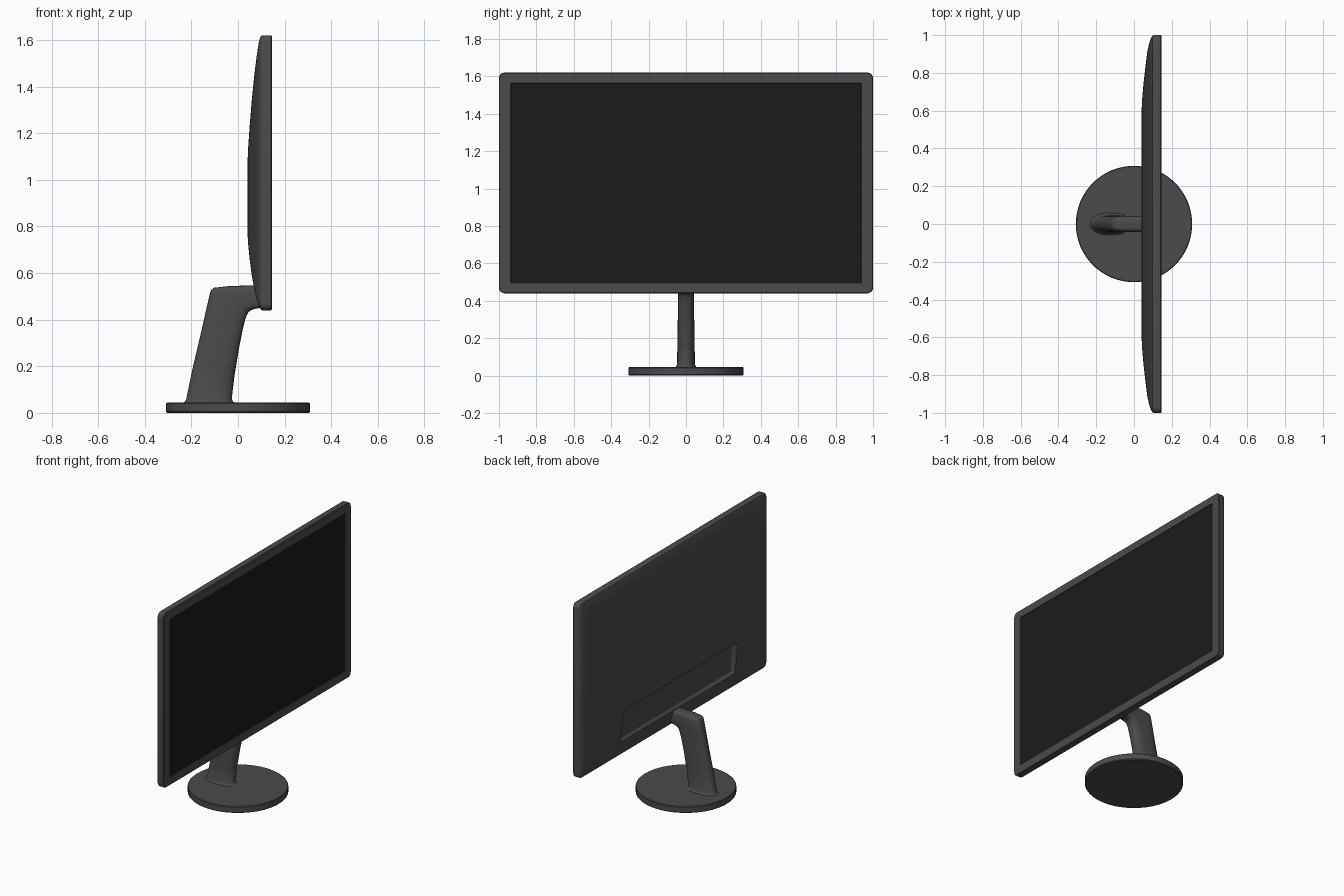
import bpy, bmesh
from math import sin, cos, pi, radians, copysign

if "Cube" in bpy.data.objects:
    bpy.data.objects.remove(bpy.data.objects["Cube"])


def material(name, v):
    m = bpy.data.materials.new(name)
    m.diffuse_color = (v, v, v, 1)
    m.use_nodes = True
    m.node_tree.nodes["Principled BSDF"].inputs["Base Color"].default_value = m.diffuse_color
    return m


CASE = material("case_grey", 0.07)
BLACK = material("screen_black", 0.011)


def finish(bm, name, mat, angle=35):
    bmesh.ops.recalc_face_normals(bm, faces=bm.faces)
    me = bpy.data.meshes.new(name)
    bm.to_mesh(me)
    bm.free()
    ob = bpy.data.objects.new(name, me)
    bpy.context.collection.objects.link(ob)
    me.materials.append(mat)
    smooth(ob, angle)
    return ob


def smooth(ob, angle=35):
    bpy.ops.object.select_all(action='DESELECT')
    ob.select_set(True)
    bpy.context.view_layer.objects.active = ob
    bpy.ops.object.shade_smooth_by_angle(angle=radians(angle))


def loft(name, rings, mat, angle=35):
    """Skin a list of equal-length closed rings and cap both ends."""
    bm = bmesh.new()
    loops = [[bm.verts.new(p) for p in ring] for ring in rings]
    n = len(loops[0])
    for a, b in zip(loops, loops[1:]):
        for i in range(n):
            j = (i + 1) % n
            bm.faces.new((a[i], a[j], b[j], b[i]))
    bm.faces.new(loops[0])
    bm.faces.new(loops[-1])
    return finish(bm, name, mat, angle)


def rounded_rect(x, hy, z0, z1, r, seg=6):
    """Rounded rectangle facing along x."""
    pts = []
    for q, (y, z) in enumerate([(hy - r, z1 - r), (r - hy, z1 - r),
                                (r - hy, z0 + r), (hy - r, z0 + r)]):
        for k in range(seg + 1):
            a = (q + k / seg) * pi / 2
            pts.append((x, y + r * cos(a), z + r * sin(a)))
    return pts


# Panel housing: curved back, flat bezel and a shallow well for the screen
housing = loft("panel_housing", [rounded_rect(*p) for p in [
    (0.040, 0.600, 0.79, 1.05, 0.03),
    (0.043, 0.660, 0.73, 1.13, 0.03),
    (0.050, 0.740, 0.66, 1.23, 0.03),
    (0.059, 0.820, 0.59, 1.34, 0.03),
    (0.070, 0.910, 0.53, 1.45, 0.03),
    (0.080, 0.955, 0.49, 1.53, 0.03),
    (0.090, 0.985, 0.46, 1.595, 0.03),
    (0.098, 0.997, 0.443, 1.617, 0.03),
    (0.104, 1.000, 0.440, 1.620, 0.03),
    (0.141, 1.000, 0.440, 1.620, 0.03),
    (0.145, 0.996, 0.444, 1.616, 0.026),
    (0.145, 0.938, 0.495, 1.565, 0.003),
    (0.138, 0.935, 0.498, 1.562, 0.003),
]], CASE)

# Recess for the connectors low on the back
bm = bmesh.new()
bmesh.ops.create_cube(bm, size=1)
for v in bm.verts:
    v.co = (0.0175 + v.co.x * 0.135, v.co.y * 1.22, 0.66 + v.co.z * 0.22)
bmesh.ops.bevel(bm, geom=bm.edges[:], offset=0.02, segments=4,
                profile=0.5, affect='EDGES')
cutter = finish(bm, "recess_cutter", CASE)
cutter.hide_render = True
mod = housing.modifiers.new("recess", 'BOOLEAN')
mod.operation = 'DIFFERENCE'
mod.solver = 'EXACT'
mod.object = cutter
bpy.context.view_layer.objects.active = housing
bpy.ops.object.modifier_move_to_index(modifier="recess", index=0)
bpy.ops.object.modifier_apply(modifier="recess")
bpy.data.objects.remove(cutter)
smooth(housing)

# Screen
loft("screen", [rounded_rect(x, 0.936, 0.497, 1.563, 0.003)
                for x in (0.134, 0.141)], BLACK)


def neck_section(front, back, w, e, n=32):
    """Superellipse spanning front and back points, both given as (x, z)."""
    pts = []
    for i in range(n):
        a = 2 * pi * i / n
        c = copysign(abs(cos(a)) ** (2 / e), cos(a))
        s = copysign(abs(sin(a)) ** (2 / e), sin(a))
        pts.append(((front[0] + back[0]) / 2 + c * (front[0] - back[0]) / 2,
                    w * s,
                    (front[1] + back[1]) / 2 + c * (front[1] - back[1]) / 2))
    return pts


# Neck: leaning column that bends forward into the panel
loft("neck", [neck_section(*p) for p in [
    ((-0.008, 0.043), (-0.236, 0.043), 0.062, 2.3),
    ((-0.021, 0.048), (-0.228, 0.048), 0.053, 2.3),
    ((-0.027, 0.060), (-0.222, 0.060), 0.048, 2.3),
    ((-0.015, 0.160), (-0.195, 0.190), 0.046, 2.5),
    ((0.005, 0.280), (-0.162, 0.330), 0.044, 2.8),
    ((0.021, 0.360), (-0.135, 0.450), 0.043, 3.2),
    ((0.031, 0.400), (-0.121, 0.510), 0.043, 3.5),
    ((0.037, 0.418), (-0.116, 0.526), 0.043, 3.6),
    ((0.044, 0.431), (-0.102, 0.537), 0.043, 3.7),
    ((0.055, 0.440), (-0.040, 0.544), 0.043, 3.8),
    ((0.070, 0.446), (0.020, 0.546), 0.043, 4.0),
    ((0.095, 0.450), (0.085, 0.546), 0.043, 4.0),
]], CASE, 50)

# Round base plate
R = 0.308
loft("base_plate", [[(r * cos(2 * pi * i / 64), r * sin(2 * pi * i / 64), z)
                     for i in range(64)]
                    for r, z in [(R - 0.005, 0), (R, 0.005), (R, 0.041), (R - 0.004, 0.045)]],
     CASE)
